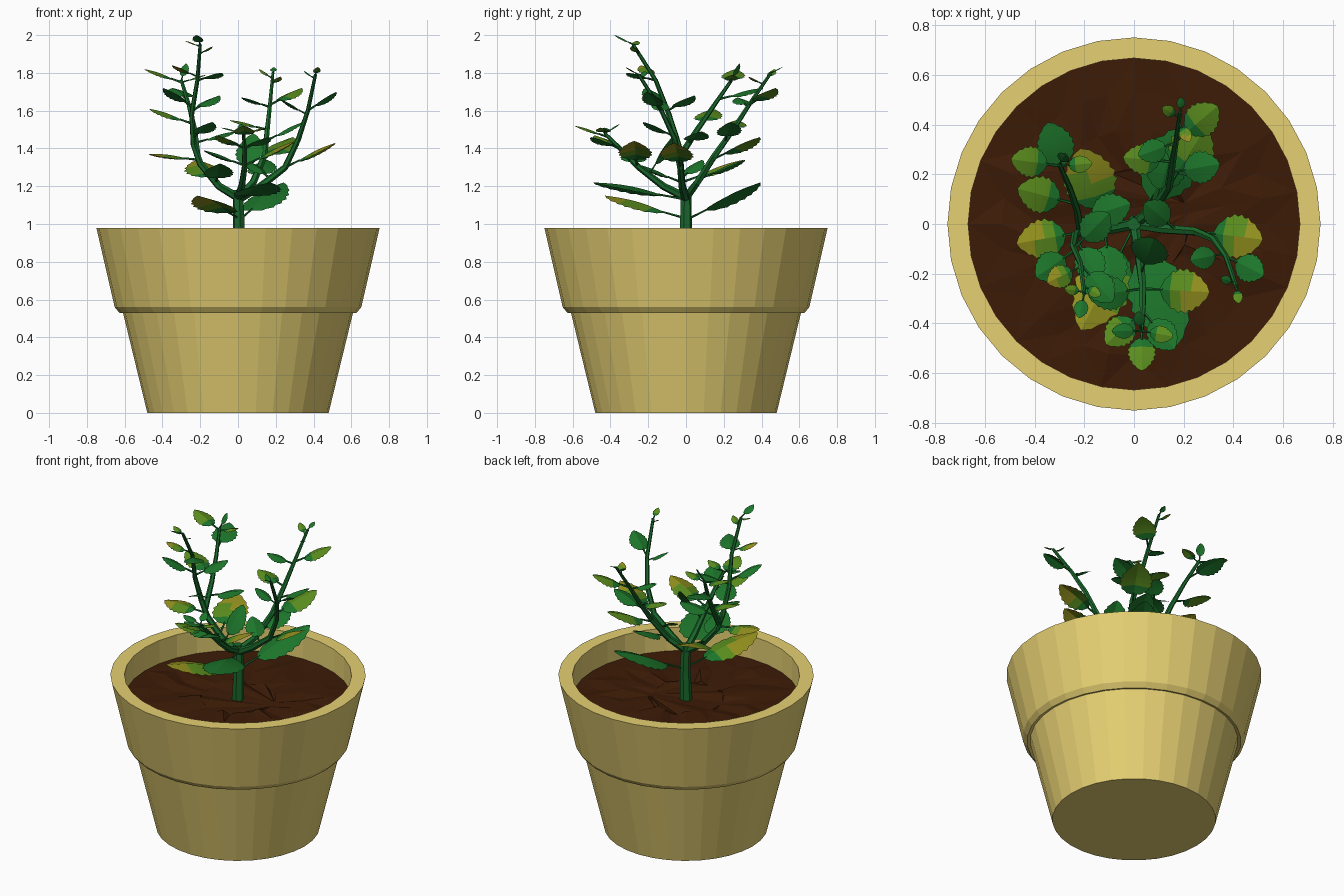
import bpy, bmesh, math, random
from mathutils import Vector

if "Cube" in bpy.data.objects:
    bpy.data.objects.remove(bpy.data.objects["Cube"])

random.seed(4)


def material(name, rgb):
    m = bpy.data.materials.new(name)
    m.diffuse_color = (*rgb, 1)
    m.use_nodes = True
    m.node_tree.nodes["Principled BSDF"].inputs["Base Color"].default_value = m.diffuse_color
    return m


CLAY = material("yellow clay", (0.79, 0.63, 0.17))
SOIL = material("dark soil", (0.046, 0.011, 0.002))
STEM = material("stem green", (0.01, 0.14, 0.024))
GREEN = material("leaf green", (0.012, 0.18, 0.024))
LIME = material("leaf lime", (0.105, 0.27, 0.013))
OLIVE = material("leaf yellow", (0.29, 0.28, 0.013))


def finish(name, bm, mats, fix_normals=True):
    if fix_normals:
        bmesh.ops.recalc_face_normals(bm, faces=bm.faces)
    mesh = bpy.data.meshes.new(name)
    bm.to_mesh(mesh)
    bm.free()
    for m in mats:
        mesh.materials.append(m)
    ob = bpy.data.objects.new(name, mesh)
    bpy.context.collection.objects.link(ob)
    return ob


def circle(bm, r, z, n, jitter=0):
    return [bm.verts.new((r * math.cos(2 * math.pi * i / n), r * math.sin(2 * math.pi * i / n),
                          z + random.uniform(-jitter, jitter))) for i in range(n)]


def bridge(bm, a, b):
    n = len(a)
    for i in range(n):
        bm.faces.new((a[i], a[(i + 1) % n], b[(i + 1) % n], b[i]))


# Pot: lathed profile with a stepped rim
bm = bmesh.new()
profile = [(0.48, 0), (0.61, 0.535), (0.628, 0.53), (0.653, 0.56), (0.75, 0.98),
           (0.667, 0.98), (0.667, 0.78)]
rings = [circle(bm, r, z, 32) for r, z in profile]
for a, b in zip(rings, rings[1:]):
    bridge(bm, a, b)
bm.faces.new(rings[0])
bm.faces.new(rings[-1])
finish("pot", bm, [CLAY])

# Soil: lumpy triangulated disc
bm = bmesh.new()
rings = [circle(bm, 0.667, 0.83, 32)]
rings += [circle(bm, r, 0.835, 32, 0.015) for r in (0.53, 0.38, 0.22)]
for a, b in zip(rings, rings[1:]):
    bridge(bm, a, b)
bm.faces.new(rings[-1])
bmesh.ops.triangulate(bm, faces=bm.faces)
finish("soil", bm, [SOIL])


def tube(bm, pts, r0, r1, sides=6):
    pts = [Vector(p) for p in pts]
    loops = []
    for i, p in enumerate(pts):
        d = (pts[min(i + 1, len(pts) - 1)] - pts[max(i - 1, 0)]).normalized()
        u = d.cross(Vector((0.31, 0.95, 0.05))).normalized()
        v = d.cross(u)
        r = r0 + (r1 - r0) * i / (len(pts) - 1)
        loops.append([bm.verts.new(p + r * (u * math.cos(t) + v * math.sin(t)))
                      for t in (2 * math.pi * k / sides for k in range(sides))])
    for a, b in zip(loops, loops[1:]):
        bridge(bm, a, b)
    bm.faces.new(loops[0])
    bm.faces.new(loops[-1])


def point_at(path, z):
    for a, b in zip(path, path[1:]):
        if z <= b[2]:
            return Vector(a).lerp(Vector(b), (z - a[2]) / (b[2] - a[2]))
    return Vector(path[-1])


def blade(bm, base, tip, kind):
    # Toothed leaf blade, its two halves drooping from the midrib
    d = tip - base
    length = d.length
    d.normalize()
    side = Vector((0, 0, 1)).cross(d).normalized()
    up = d.cross(side)
    half = length * (0.32 if length > 0.3 else 0.41 if length > 0.12 else 0.36)
    n = 14
    mid, left, right = [], [], []
    for i in range(n + 1):
        s = i / n
        c = base + d * length * s + up * 0.04 * length * math.sin(math.pi * s)
        mid.append(bm.verts.new(c))
        if 0 < i < n:
            w = half * math.sin(math.pi * s ** 0.85) ** 0.7 * (1 if i % 2 else 0.88)
            left.append(bm.verts.new(c + side * w - up * 0.25 * w))
            right.append(bm.verts.new(c - side * w - up * 0.25 * w))
        else:
            left.append(mid[-1])
            right.append(mid[-1])
    for i in range(n):
        for k, q in enumerate(((mid[i], mid[i + 1], left[i + 1], left[i]),
                               (mid[i], right[i], right[i + 1], mid[i + 1]))):
            f = bm.faces.new(list(dict.fromkeys(q)))
            s = i / n
            if kind == 1:
                f.material_index = 0 if s < 0.25 else 1
            elif kind == 2:
                f.material_index = 0 if s < 0.2 else (1 if s < 0.4 + 0.2 * (k == 0) else 2)


def branch(name, path, r0, r1, leaves):
    # leaves: attach height, azimuth, reach, rise, colour kind
    stems, blades = bmesh.new(), bmesh.new()
    tube(stems, path, r0, r1)
    for z, az, reach, rise, kind in leaves:
        p = point_at(path, z)
        a = math.radians(az)
        tip = p + Vector((reach * math.cos(a), reach * math.sin(a), rise))
        base = p.lerp(tip, 0.25)
        r = 0.007 if reach > 0.15 else 0.005
        tube(stems, [p, p.lerp(tip, 0.3)], r, r * 0.7, 5)
        blade(blades, base, tip, kind)
    finish(name + "_stem", stems, [STEM])
    finish(name + "_leaves", blades, [GREEN, LIME, OLIVE], False)


branch("main", [(0, 0, 0.8), (0.005, 0, 1.0), (0, 0, 1.18)], 0.036, 0.028,
       [(1.03, 243, 0.48, 0.12, 2), (1.02, 59, 0.46, 0.2, 0), (1.13, 289, 0.52, 0.09, 0)])

branch("left_front", [(0, 0, 1.14), (-0.1, -0.02, 1.2), (-0.2, -0.03, 1.32), (-0.235, -0.04, 1.42),
                      (-0.245, -0.09, 1.58), (-0.215, -0.16, 1.76), (-0.2, -0.28, 1.95)], 0.023, 0.009,
       [(1.22, 107, 0.34, 0.12, 2), (1.22, 275, 0.25, 0.1, 0), (1.34, 190, 0.27, 0.03, 2),
        (1.46, 300, 0.2, 0.08, 0), (1.6, 45, 0.2, 0.08, 0), (1.62, 215, 0.19, 0.1, 0),
        (1.76, 310, 0.2, 0.04, 0), (1.78, 205, 0.15, 0.06, 2), (1.9, 330, 0.08, 0.04, 1),
        (1.94, 170, 0.08, 0.03, 1), (1.95, 258, 0.1, 0.05, 0)])

branch("left_back", [(-0.215, -0.03, 1.36), (-0.23, 0.06, 1.5), (-0.26, 0.15, 1.63),
                     (-0.3, 0.24, 1.76)], 0.018, 0.009,
       [(1.53, 165, 0.24, 0.08, 1), (1.43, 18, 0.22, 0.06, 0), (1.66, 108, 0.25, 0.06, 0),
        (1.75, 172, 0.2, 0.07, 1), (1.75, 5, 0.13, 0.04, 1), (1.76, 60, 0.05, 0.09, 0)])

branch("right_back", [(0, 0, 1.14), (0.08, 0.06, 1.22), (0.14, 0.15, 1.36), (0.155, 0.25, 1.5),
                      (0.17, 0.34, 1.64), (0.185, 0.45, 1.8)], 0.023, 0.008,
       [(1.24, 75, 0.25, 0.1, 0), (1.34, 58, 0.3, 0.12, 1), (1.44, 10, 0.2, 0.1, 0),
        (1.5, 175, 0.2, 0.05, 1), (1.63, 40, 0.22, 0.09, 1), (1.62, 200, 0.16, 0.05, 0),
        (1.74, 300, 0.09, 0.04, 2), (1.77, 150, 0.08, 0.05, 1), (1.8, 85, 0.06, 0.03, 0)])

branch("right", [(0, 0, 1.13), (0.12, -0.02, 1.2), (0.25, -0.03, 1.3), (0.32, -0.06, 1.45),
                 (0.37, -0.13, 1.6), (0.41, -0.25, 1.79)], 0.023, 0.009,
       [(1.24, 140, 0.17, 0.1, 0), (1.3, 353, 0.27, 0.13, 2), (1.6, 333, 0.17, 0.1, 0),
        (1.58, 190, 0.14, 0.08, 0), (1.79, 280, 0.07, 0.04, 1), (1.77, 160, 0.06, 0.04, 0)])

branch("front", [(0, 0, 1.14), (0.02, -0.12, 1.2), (0.035, -0.25, 1.3), (0.035, -0.35, 1.4),
                 (0.03, -0.43, 1.48)], 0.023, 0.009,
       [(1.31, 357, 0.27, 0.13, 2), (1.31, 188, 0.22, 0.08, 0), (1.4, 310, 0.2, 0.06, 0),
        (1.4, 222, 0.2, 0.07, 1), (1.46, 270, 0.18, 0.06, 1), (1.48, 180, 0.12, 0.03, 0),
        (1.48, 350, 0.13, 0.03, 1), (1.48, 100, 0.08, 0.05, 0), (1.26, 70, 0.15, 0.22, 0)])
